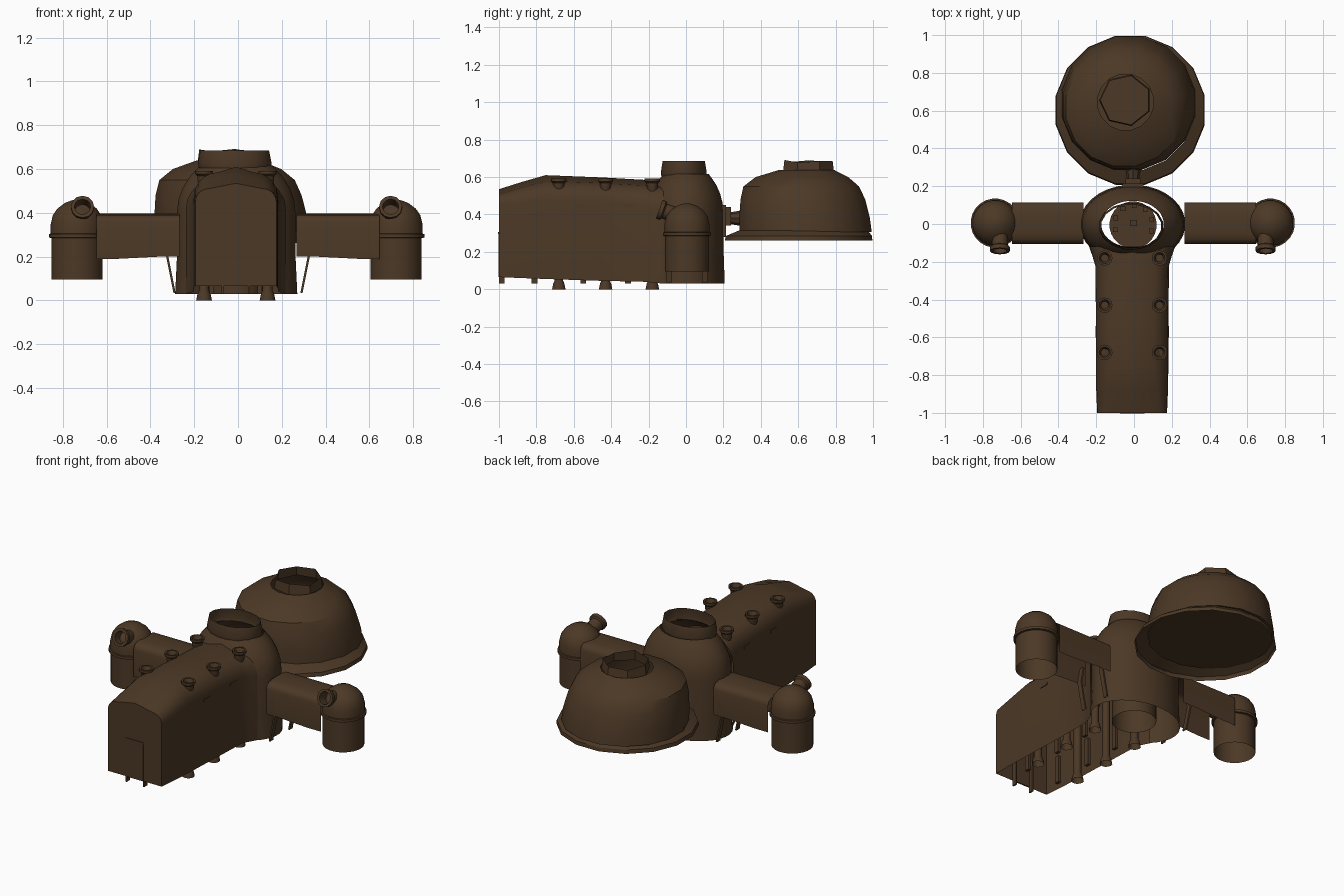
import bpy, bmesh, math
from mathutils import Vector

if "Cube" in bpy.data.objects:
    bpy.data.objects.remove(bpy.data.objects["Cube"])

brown = bpy.data.materials.new("dark_clay_brown")
brown.diffuse_color = (0.072, 0.040, 0.019, 1)
brown.use_nodes = True
brown.node_tree.nodes["Principled BSDF"].inputs["Base Color"].default_value = brown.diffuse_color


def finish(name, bm, angle=35):
    bmesh.ops.remove_doubles(bm, verts=bm.verts, dist=0.0005)
    bmesh.ops.recalc_face_normals(bm, faces=bm.faces)
    me = bpy.data.meshes.new(name)
    bm.to_mesh(me)
    bm.free()
    me.materials.append(brown)
    ob = bpy.data.objects.new(name, me)
    bpy.context.collection.objects.link(ob)
    bpy.ops.object.select_all(action='DESELECT')
    ob.select_set(True)
    bpy.context.view_layer.objects.active = ob
    bpy.ops.object.shade_smooth_by_angle(angle=math.radians(angle))
    return ob


def loft(bm, rings, closed=True, cap_start=False, cap_end=False):
    vs = [[bm.verts.new(p) for p in r] for r in rings]
    n = len(vs[0])
    for a, b in zip(vs, vs[1:]):
        for i in range(n if closed else n - 1):
            j = (i + 1) % n
            bm.faces.new((a[i], a[j], b[j], b[i]))
    if cap_start:
        bm.faces.new(vs[0])
    if cap_end:
        bm.faces.new(vs[-1])


def ring(cx, cy, z, rx, ry=None, n=24):
    ry = rx if ry is None else ry
    return [(cx + rx * math.cos(2 * math.pi * (i + .5) / n),
             cy + ry * math.sin(2 * math.pi * (i + .5) / n), z) for i in range(n)]


def tube(bm, p, q, radii, n=12, cap=False):
    """Lathe a list of (fraction, radius) along the axis from p to q."""
    p, q = Vector(p), Vector(q)
    rot = (q - p).to_track_quat('Z', 'Y')
    rings = []
    for t, r in radii:
        rings.append([p.lerp(q, t) + rot @ Vector((r * math.cos(2 * math.pi * i / n),
                      r * math.sin(2 * math.pi * i / n), 0)) for i in range(n)])
    loft(bm, rings, cap_end=cap)


def box(bm, x0, x1, y0, y1, z0, z1):
    r = lambda z: [(x0, y0, z), (x1, y0, z), (x1, y1, z), (x0, y1, z)]
    loft(bm, [r(z0), r(z1)], cap_start=True, cap_end=True)


# Long hall: vault section lofted along y, open underneath
def hall_section(y, hw, top, rad, base):
    cx, pts = -0.01, [(-hw, base)]
    drop = 0.025
    for k in range(6):
        a = math.pi / 2 * k / 5
        pts.append((-hw + rad * (1 - math.cos(a)), top - drop - rad * (1 - math.sin(a))))
    pts.append((0, top))
    pts += [(-x, z) for x, z in reversed(pts[:-1])]
    return [(cx + x, y, z) for x, z in pts]


bm = bmesh.new()
loft(bm, [hall_section(*s) for s in (
    (-1.0, .185, .535, .06, .065), (-.88, .19, .573, .09, .06), (-.75, .192, .61, .11, .055),
    (-.45, .192, .598, .11, .045), (-.22, .195, .585, .11, .04), (-.17, .21, .58, .12, .035),
    (-.12, .228, .575, .13, .03))], closed=False, cap_start=True)
finish("hall", bm, 40)

# Front door leaf and frame
bm = bmesh.new()
box(bm, -.07, .05, -1.003, -.995, .065, .30)
for x in (-.075, .045):
    box(bm, x, x + .01, -1.0, -.97, .03, .305)
box(bm, -.075, .055, -1.004, -.985, .295, .305)
finish("front_door", bm)

# Six columns whose flared ends show above the roof and below the floor
bm = bmesh.new()
for y in (-.68, -.43, -.18):
    for x in (-.155, .135):
        tube(bm, (x, y, 0), (x, y, .592), [(0, .036), (.05, .03), (.08, .022), (.88, .022),
             (.92, .029), (.96, .031), (.975, .041), (1, .041), (1, .03), (.95, .02)], cap=True)
finish("hall_columns", bm)

# Thin piers inside the hall and small window flaps
bm = bmesh.new()
for y in (-.81, -.55, -.31):
    for x in (-.13, .09):
        box(bm, x, x + .02, y - .015, y + .015, .03, .2)
finish("hall_piers", bm)
bm = bmesh.new()
for y in (-.57, -.31):
    for x in (-.205, .18):
        box(bm, x, x + .006, y - .03, y + .03, .44, .455)
finish("window_flaps", bm)

# Central tower: elliptical shell with domed shoulder and open collar
bm = bmesh.new()
loft(bm, [ring(-.008, 0, z, .272 * f, .202 * f, 32) for z, f in (
    (.03, 1.03), (.2, 1.0), (.40, 1.0), (.46, .975), (.51, .91), (.56, .80),
    (.59, .70), (.615, .61))])
inside = [f for f in bm.faces
          if f.calc_center_median().y < -.14 and f.calc_center_median().z < .5]
bmesh.ops.delete(bm, geom=inside, context='FACES')
finish("tower", bm, 40)
bm = bmesh.new()
loft(bm, [ring(-.015, -.012, z, rx, ry, 16) for z, rx, ry in (
    (.605, .165, .122), (.625, .172, .125), (.685, .160, .115))])
finish("tower_collar", bm)

# Round floor with its drum and a small console
bm = bmesh.new()
loft(bm, [ring(-.005, -.005, z, .125) for z in (.03, .2)], cap_end=True)
box(bm, -.02, .015, -.01, .02, .2, .24)
for i in range(7):
    a = math.radians(-20 + i * 36)
    box(bm, .1 * math.cos(a) - .015, .1 * math.cos(a) + .01,
        .1 * math.sin(a) - .015, .1 * math.sin(a) + .01, .2, .225)
finish("tower_floor", bm)

# Side wings, pods, nozzles and braces, mirrored left and right
for s, side in ((-1, "left"), (1, "right")):
    cx = -.735 if s < 0 else .722
    half = [(-.11, .2), (-.11, .355), (-.103, .376), (-.085, .389), (-.05, .395), (0, .397)]
    prof = half + [(-y, z) for y, z in reversed(half[:-1])]
    bm = bmesh.new()
    loft(bm, [[(s * x, y + .005, z - (.01 if (x > .5 and z < .3) else 0)) for y, z in prof]
              for x in (.268, .36, .55, .645)], closed=False)
    finish(side + "_wing", bm, 40)

    bm = bmesh.new()
    loft(bm, [ring(cx, .005, z, r) for z, r in (
        (.095, .118), (.285, .118), (.287, .13), (.303, .13), (.305, .122), (.35, .121),
        (.39, .111), (.42, .09), (.445, .056), (.457, .025), (.459, .004))], cap_end=True)
    finish(side + "_pod", bm, 40)

    bm = bmesh.new()
    x = cx - s * .025
    tube(bm, (x, -.05, .395), (x, -.143, .428),
         [(0, .042), (.7, .042), (.78, .053), (1, .053), (1, .037), (.3, .035)], cap=True)
    finish(side + "_nozzle", bm)

    # Slim sloping braces from the wing root to the tower foot
    bm = bmesh.new()
    for y in (-.105, .085):
        loft(bm, [[(s * (x + w), y + v, z) for w, v in ((0, 0), (.01, 0), (.01, .03), (0, .03))]
                  for x, z in ((.30, .3), (.318, .2), (.285, .035))])
    finish(side + "_braces", bm)

# Rear link between tower and the big dome
bm = bmesh.new()
box(bm, -.06, .05, .19, .215, .28, .45)
box(bm, -.045, .035, .21, .24, .34, .44)
tube(bm, (-.005, .22, .38), (-.005, .31, .38), [(0, .03), (.5, .036), (1, .045)], n=8)
finish("rear_link", bm)

# Big rear dome: slightly leaning shell, open top, closed underside
bm = bmesh.new()
loft(bm, [ring(cx, cy, z, r, n=16) for cx, cy, z, r in (
    (-.03, .64, .305, .360), (-.033, .634, .38, .356), (-.043, .625, .48, .340),
    (-.05, .616, .55, .315), (-.05, .62, .6, .252), (-.045, .645, .638, .15))], cap_start=True)
finish("rear_dome", bm, 30)

# Thin skirt around the dome, pushed out towards the tower
bm = bmesh.new()
loft(bm, [ring(cx, cy, z, r, n=16) for cx, cy, z, r in (
    (-.02, .602, .262, .402), (-.02, .604, .285, .398), (-.025, .628, .315, .35))])
finish("dome_skirt", bm, 30)

# Ragged collar on the dome
bm = bmesh.new()
low = ring(-.045, .655, .625, .14, n=7)
high = [(x, y, .685 + .01 * math.sin(3 * i)) for i, (x, y, z) in
        enumerate(ring(-.045, .655, .685, .132, n=7))]
loft(bm, [low, high])
finish("dome_collar", bm, 20)
